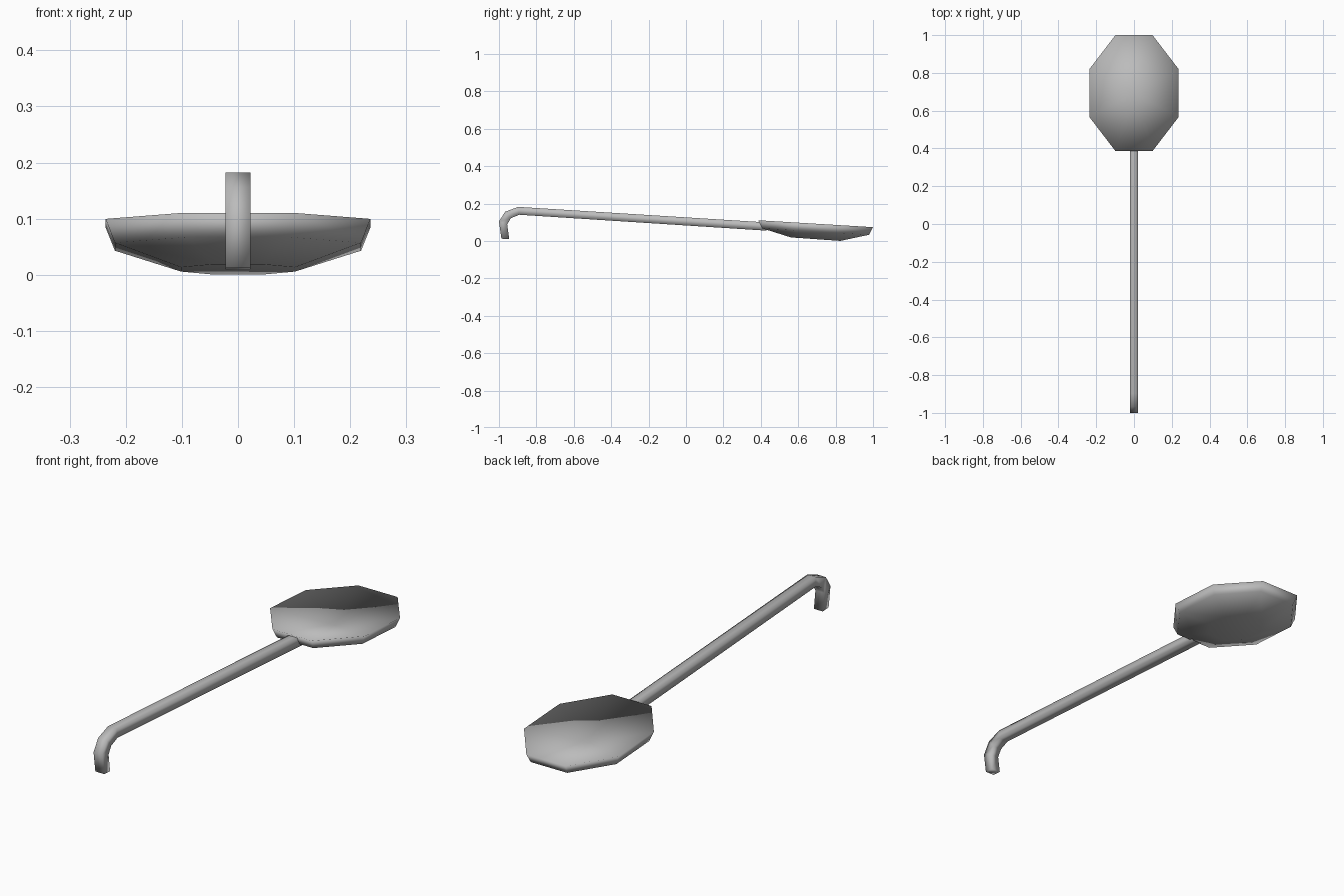
import bpy
import bmesh

cube = bpy.data.objects.get("Cube")
if cube:
    bpy.data.objects.remove(cube, do_unlink=True)

# Single grey metal
metal = bpy.data.materials.new("grey_metal")
metal.use_nodes = True
grey = (0.5, 0.5, 0.5, 1)
metal.diffuse_color = grey
for node in metal.node_tree.nodes:
    if node.type == 'BSDF_PRINCIPLED':
        node.inputs["Base Color"].default_value = grey


def loft(name, rings, apex=None):
    """Join rings of points with quads, cap the first ring, and
    close the last one with a fan to the apex, if there is one."""
    bm = bmesh.new()
    loops = [[bm.verts.new(p) for p in ring] for ring in rings]
    n = len(loops[0])
    for a, b in zip(loops, loops[1:]):
        for i in range(n):
            j = (i + 1) % n
            bm.faces.new((a[i], a[j], b[j], b[i]))
    bm.faces.new(loops[0])
    if apex:
        tip = bm.verts.new(apex)
        last = loops[-1]
        for i in range(n):
            bm.faces.new((last[i], last[(i + 1) % n], tip))
    bmesh.ops.recalc_face_normals(bm, faces=bm.faces[:])
    for face in bm.faces:
        face.smooth = True
    mesh = bpy.data.meshes.new(name)
    bm.to_mesh(mesh)
    bm.free()
    mesh.materials.append(metal)
    obj = bpy.data.objects.new(name, mesh)
    bpy.context.collection.objects.link(obj)


# Bowl: stretched octagon rings on slanted planes, with a shallow hollow on top
MID_Y = 0.693
quarter = [(0.098, 0.307), (0.236, 0.127)]
octagon = (quarter
           + [(x, -y) for x, y in reversed(quarter)]
           + [(-x, -y) for x, y in quarter]
           + [(-x, y) for x, y in reversed(quarter)])


def bowl_ring(scale, height, slope):
    return [(x * scale, MID_Y + y * scale, height + slope * y * scale)
            for x, y in octagon]


loft("bowl", [
    bowl_ring(0.43, 0.0095, -0.07),
    bowl_ring(0.93, 0.05, -0.06),
    bowl_ring(1.0, 0.092, -0.06),
], apex=(0, MID_Y, 0.037))

# Handle: square bar following outer and inner side profiles, hooked at the
# front and open where it runs into the bowl
HALF_WIDTH = 0.0222
outer = [(-0.987, 0.012), (-1.0, 0.104), (-0.967, 0.156), (-0.897, 0.182), (0.43, 0.099)]
inner = [(-0.945, 0.009), (-0.956, 0.088), (-0.937, 0.121), (-0.892, 0.14), (0.43, 0.055)]
loft("handle", [
    [(-HALF_WIDTH, *o), (HALF_WIDTH, *o), (HALF_WIDTH, *i), (-HALF_WIDTH, *i)]
    for o, i in zip(outer, inner)
])
